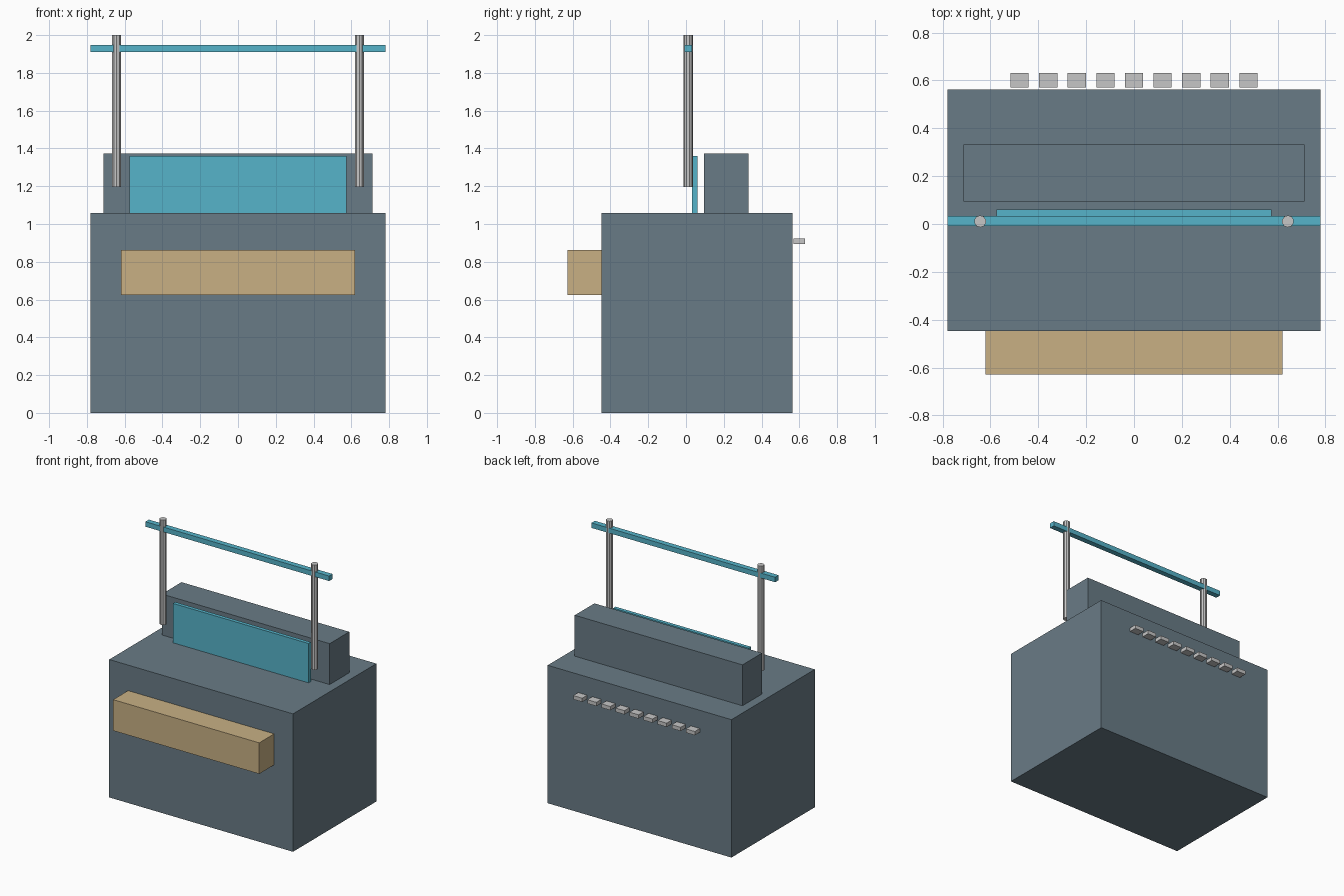
import bpy

cube = bpy.data.objects.get("Cube")
if cube:
    bpy.data.objects.remove(cube, do_unlink=True)


def material(name, srgb):
    """Flat colour from 0-255 display values, stored as linear."""
    col = [((c / 255 + 0.055) / 1.055) ** 2.4 for c in srgb] + [1.0]
    m = bpy.data.materials.new(name)
    m.use_nodes = True
    m.diffuse_color = col
    m.node_tree.nodes["Principled BSDF"].inputs["Base Color"].default_value = col
    return m


slate = material("slate_grey", (105, 123, 134))
teal = material("teal_blue", (86, 180, 202))
tan = material("tan", (200, 176, 132))
silver = material("light_grey", (198, 198, 198))


def box(name, x, y, z, mat):
    """Box spanning the given (min, max) ranges."""
    spans = (x, y, z)
    bpy.ops.mesh.primitive_cube_add(size=1, location=[(a + b) / 2 for a, b in spans])
    ob = bpy.context.object
    ob.name = name
    ob.scale = [b - a for a, b in spans]
    bpy.ops.object.transform_apply(location=False, rotation=False, scale=True)
    ob.data.materials.append(mat)
    return ob


# Cabinet with the raised block behind and the tray in front
box("cabinet_body", (-0.78, 0.78), (-0.447, 0.563), (0, 1.058), slate)
box("upper_block", (-0.712, 0.712), (0.094, 0.332), (1.058, 1.372), slate)
box("front_tray", (-0.62, 0.62), (-0.628, -0.447), (0.624, 0.862), tan)

# Upright panel and overhead rail
box("display_panel", (-0.575, 0.575), (0.033, 0.061), (1.058, 1.36), teal)
box("top_rail", (-0.78, 0.78), (-0.009, 0.033), (1.91, 1.948), teal)

# Two posts carrying the rail
for side, x in (("left", 0.643), ("right", -0.643)):
    bpy.ops.mesh.primitive_cylinder_add(vertices=10, radius=0.025, depth=0.805,
                                        location=(x, 0.011, 1.5975))
    post = bpy.context.object
    post.name = side + "_post"
    post.data.materials.append(silver)

# Row of small connectors along the back
for i in range(9):
    x = (i - 4) * 0.1195
    box(f"back_connector_{i + 1}", (x - 0.038, x + 0.038),
        (0.57, 0.63), (0.893, 0.922), silver)
